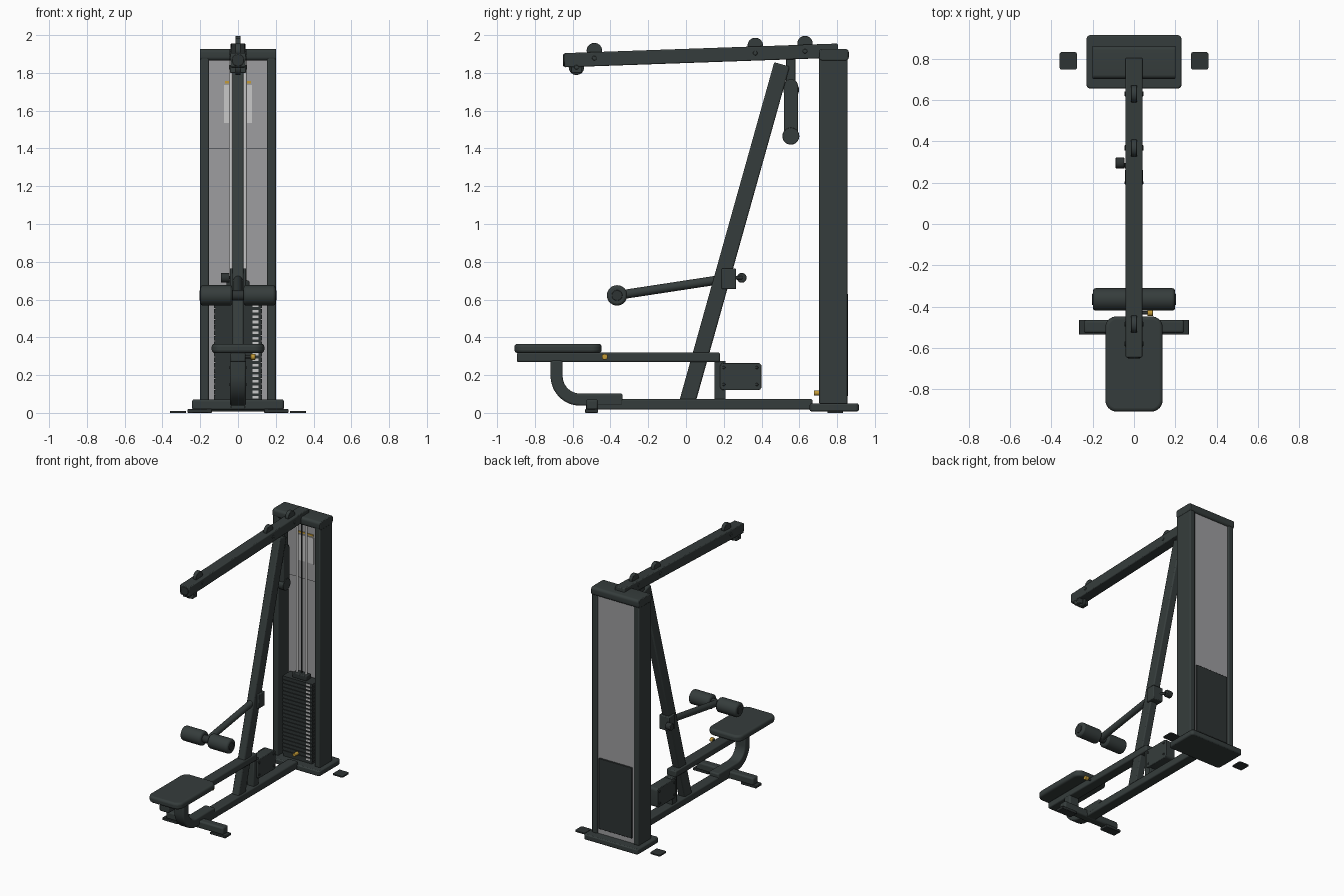
import bpy, bmesh, math
from mathutils import Vector

if "Cube" in bpy.data.objects:
    bpy.data.objects.remove(bpy.data.objects["Cube"])


def mat(name, r, g, b):
    m = bpy.data.materials.new(name)
    m.diffuse_color = (r, g, b, 1)
    m.use_nodes = True
    m.node_tree.nodes["Principled BSDF"].inputs["Base Color"].default_value = m.diffuse_color
    return m


FRAME = mat("dark frame", 0.036, 0.046, 0.045)
DARK = mat("dark plate", 0.027, 0.033, 0.033)
GREY = mat("panel grey", 0.34, 0.34, 0.35)
LIGHT = mat("light grey", 0.58, 0.58, 0.58)
YELLOW = mat("yellow", 0.55, 0.33, 0.04)


def finish(name, bm, m, bevel=0, segs=2):
    bmesh.ops.recalc_face_normals(bm, faces=bm.faces)
    me = bpy.data.meshes.new(name)
    bm.to_mesh(me)
    bm.free()
    me.materials.append(m)
    ob = bpy.data.objects.new(name, me)
    bpy.context.collection.objects.link(ob)
    if bevel:
        mod = ob.modifiers.new("bevel", 'BEVEL')
        mod.width, mod.segments = bevel, segs
        mod.limit_method = 'ANGLE'
    bpy.ops.object.select_all(action='DESELECT')
    ob.select_set(True)
    bpy.context.view_layer.objects.active = ob
    bpy.ops.object.shade_smooth_by_angle(angle=math.radians(35))
    return ob


def box(name, x, y, z, m=FRAME, bevel=0, segs=2):
    """Box from (min, max) ranges."""
    bm = bmesh.new()
    bmesh.ops.create_cube(bm, size=1)
    for v in bm.verts:
        v.co = [(r[0] + r[1]) / 2 + c * (r[1] - r[0]) for r, c in zip((x, y, z), v.co)]
    return finish(name, bm, m, bevel, segs)


def beam(name, a, b, width, depth, m=FRAME, bevel=0.008):
    """Rectangular tube between two (y, z) points."""
    a, b = Vector((0, *a)), Vector((0, *b))
    d = b - a
    n = Vector((0, -d.z, d.y)).normalized()
    bm = bmesh.new()
    bmesh.ops.create_cube(bm, size=1)
    for v in bm.verts:
        c = v.co.copy()
        v.co = a + d * (c.z + 0.5) + n * c.y * depth + Vector((c.x * width, 0, 0))
    return finish(name, bm, m, bevel)


def rod(name, a, b, r, m=FRAME, bevel=0, sides=28):
    """Cylinder between two points."""
    a, b = Vector(a), Vector(b)
    bm = bmesh.new()
    bmesh.ops.create_cone(bm, cap_ends=True, segments=sides, radius1=r, radius2=r,
                          depth=(b - a).length)
    q = (b - a).to_track_quat('Z', 'Y')
    for v in bm.verts:
        v.co = q @ v.co + (a + b) / 2
    return finish(name, bm, m, bevel)


def disc(name, y, z, r, half, m=FRAME):
    return rod(name, (-half, y, z), (half, y, z), r, m, 0.003)


def prism(name, outline, lo, hi, axis, m=FRAME, bevel=0, segs=2):
    """Extrude a 2D outline along x (axis 0, outline y,z) or z (axis 2, outline x,y)."""
    bm = bmesh.new()
    pos = [(lo, *p) if axis == 0 else (*p, lo) for p in outline]
    f = bm.faces.new([bm.verts.new(p) for p in pos])
    g = bmesh.ops.extrude_face_region(bm, geom=[f])
    step = Vector((hi - lo, 0, 0)) if axis == 0 else Vector((0, 0, hi - lo))
    for v in g['geom']:
        if isinstance(v, bmesh.types.BMVert):
            v.co += step
    return finish(name, bm, m, bevel, segs)


def rounded(u, v, r, n=6):
    """Rounded rectangle outline."""
    pts = []
    for k, (cu, cv) in enumerate(((u[1] - r, v[1] - r), (u[0] + r, v[1] - r),
                                  (u[0] + r, v[0] + r), (u[1] - r, v[0] + r))):
        for i in range(n + 1):
            t = math.pi / 2 * (k + i / n)
            pts.append((cu + r * math.cos(t), cv + r * math.sin(t)))
    return pts


# Tower: base, columns, cap and panels
prism("tower_base", rounded((-0.23, 0.23), (0.655, 0.915), 0.02), 0.008, 0.05, 2, FRAME, 0.008)
prism("tower_cap", rounded((0.703, 0.862), (1.865, 1.927), 0.02), -0.202, 0.202, 0, FRAME, 0.005)
for s in (-1, 1):
    box("column", sorted((s * 0.153, s * 0.2)), (0.705, 0.855), (0.045, 1.89), FRAME, 0.008)
    prism("loose_foot", rounded((s * 0.318 - 0.042, s * 0.318 + 0.042), (0.748, 0.832), 0.01),
          0, 0.01, 2, DARK)
    rod("guide_rod", (s * 0.038, 0.77, 0.05), (s * 0.038, 0.77, 1.87), 0.009, LIGHT, 0, 14)
box("rear_panel", (-0.155, 0.155), (0.832, 0.846), (0.05, 1.87), GREY)
box("lower_rear_cover", (-0.14, 0.14), (0.844, 0.858), (0.09, 0.63), DARK, 0.003)
box("upper_front_panel", (-0.155, 0.155), (0.815, 0.83), (1.4, 1.87), GREY)
box("placard", (-0.075, 0.075), (0.809, 0.8155), (1.535, 1.735), LIGHT)
box("placard_stripe", (-0.07, 0.07), (0.809, 0.8155), (1.745, 1.757), YELLOW)

# Weight stack with label marks
for i in range(21):
    z = 0.07 + i * 0.0285
    box("weight_plate", (-0.127, 0.127), (0.718, 0.815), (z, z + 0.0235), DARK)
    box("weight_label", (0.078, 0.108), (0.714, 0.719), (z + 0.005, z + 0.019), LIGHT)
box("stack_core", (-0.12, 0.12), (0.724, 0.81), (0.05, 0.66), DARK)
box("stack_head", (-0.06, 0.06), (0.74, 0.8), (0.66, 0.70), DARK, 0.006)
rod("selector_cable", (0, 0.77, 0.69), (0, 0.77, 1.87), 0.005, DARK, 0, 10)
rod("selector_pin", (0, 0.677, 0.105), (0, 0.72, 0.105), 0.013, YELLOW, 0.003, 16)

# Base rail and front stabilizer
beam("base_rail", (-0.53, 0.045), (0.67, 0.045), 0.08, 0.056)
box("stabilizer", (-0.243, 0.243), (-0.528, -0.465), (0.015, 0.072), FRAME, 0.012, 3)
for s in (-1, 1):
    box("stabilizer_foot", sorted((s * 0.137, s * 0.267)), (-0.535, -0.465), (0, 0.02), DARK, 0.004)

# Leaning mast and overhead beam with pulleys
beam("mast", (0.005, 0.05), (0.508, 1.845), 0.06, 0.085)
beam("overhead_beam", (-0.645, 1.867), (0.805, 1.918), 0.082, 0.075, FRAME, 0.006)
for y, z in ((-0.485, 1.918), (0.367, 1.945), (0.63, 1.955), (-0.58, 1.83)):
    disc("pulley", y, z, 0.041, 0.014)
    disc("pulley_axle", y, z if z < 1.85 else z - 0.04, 0.012, 0.046)
rod("beam_end_plug", (0, -0.65, 1.867), (0, -0.64, 1.867), 0.032, DARK, 0.003)
box("end_bracket", (-0.042, 0.042), (-0.61, -0.55), (1.80, 1.835), FRAME, 0.005)

# Hanging pulley block
box("block_hanger", (-0.02, 0.02), (0.53, 0.58), (1.74, 1.9), FRAME, 0.004)
prism("pulley_block", rounded((0.52, 0.592), (1.428, 1.765), 0.03), -0.022, 0.022, 0, FRAME, 0.004)
disc("block_upper_pulley", 0.557, 1.71, 0.042, 0.015)
disc("block_lower_pulley", 0.555, 1.465, 0.045, 0.026)

# Seat rail, rear post and pulley housing
beam("seat_rail", (-0.895, 0.294), (0.18, 0.294), 0.08, 0.05)
box("rear_post", (-0.03, 0.03), (0.15, 0.21), (0.06, 0.275), FRAME, 0.006)
prism("pulley_housing", rounded((0.18, 0.4), (0.12, 0.265), 0.02), -0.04, 0.04, 0, FRAME, 0.004)
for y, z in ((0.2, 0.15), (0.2, 0.24), (0.375, 0.15), (0.375, 0.24)):
    disc("housing_bolt", y, z, 0.008, 0.045, DARK)
prism("seat_pad", rounded((-0.139, 0.139), (-0.908, -0.447), 0.055, 8), 0.317, 0.366, 2,
      FRAME, 0.016, 4)

# Curved seat support swept from an arc
mid, R, h = (-0.56, 0.195), 0.125, 0.032
arc = [math.pi + math.pi / 2 * i / 12 for i in range(13)]
outer = [(mid[0] + (R + h) * math.cos(t), mid[1] + (R + h) * math.sin(t)) for t in arc]
inner = [(mid[0] + (R - h) * math.cos(t), mid[1] + (R - h) * math.sin(t)) for t in arc]
outline = ([(mid[0] - R - h, 0.28)] + outer + [(-0.335, mid[1] - R - h)]
           + [(-0.335, mid[1] - R + h)] + inner[::-1] + [(mid[0] - R + h, 0.28)])
prism("seat_support", outline, -0.042, 0.042, 0, FRAME, 0.01, 3)

# Yellow seat adjuster
rod("adjuster_stem", (0.035, -0.43, 0.297), (0.07, -0.43, 0.297), 0.008, DARK, 0, 14)
rod("adjuster_knob", (0.066, -0.43, 0.297), (0.092, -0.43, 0.297), 0.016, YELLOW, 0.003, 20)

# Thigh hold-down arm with rollers
box("arm_bracket", (-0.043, 0.043), (0.188, 0.265), (0.655, 0.765), FRAME, 0.006)
rod("hold_down_arm", (0, 0.2, 0.708), (0, -0.365, 0.622), 0.024)
disc("roller_axle", -0.365, 0.622, 0.028, 0.203, DARK)
for s in (-1, 1):
    rod("roller", (s * 0.03, -0.365, 0.622), (s * 0.199, -0.365, 0.622), 0.054, FRAME, 0.012, 36)
rod("bracket_knob", (-0.09, 0.295, 0.715), (-0.045, 0.295, 0.715), 0.026, DARK, 0.004)
rod("knob_stem", (-0.045, 0.295, 0.715), (-0.025, 0.255, 0.715), 0.01, DARK, 0, 14)
